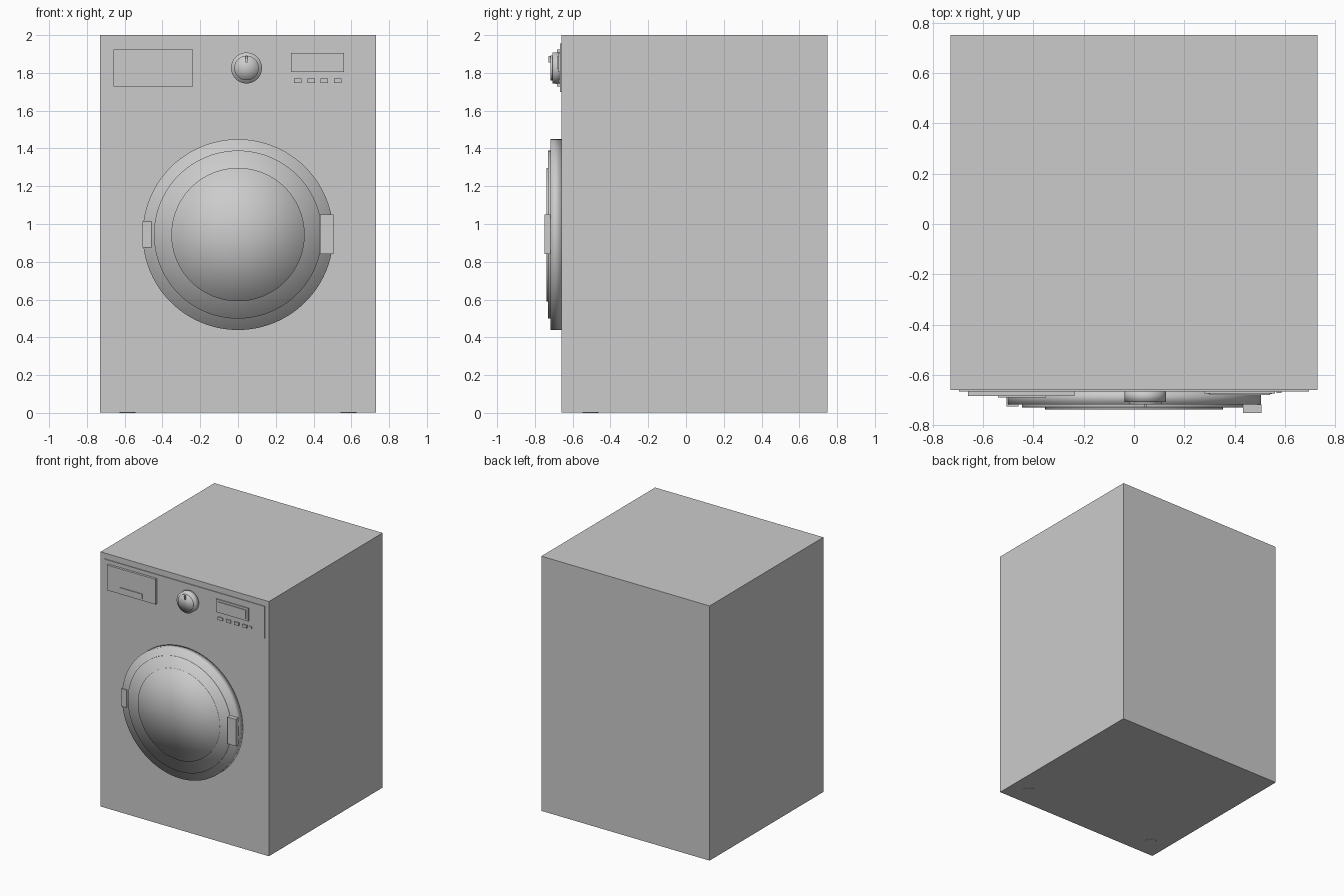
import bpy
from math import pi

if "Cube" in bpy.data.objects:
    bpy.data.objects.remove(bpy.data.objects["Cube"])

FRONT = -0.66  # plane of the cabinet front


def box(name, x, y, z):
    """Box from (min, max) ranges."""
    bpy.ops.mesh.primitive_cube_add(
        size=1, location=(sum(x) / 2, sum(y) / 2, sum(z) / 2))
    ob = bpy.context.object
    ob.name = name
    ob.scale = (x[1] - x[0], y[1] - y[0], z[1] - z[0])
    bpy.ops.object.transform_apply(location=False, rotation=False, scale=True)
    return ob


def disc(name, x, z, r, y0, y1, sides=64):
    """Smooth round plate facing the front, between depths y0 and y1."""
    bpy.ops.mesh.primitive_cylinder_add(
        vertices=sides, radius=r, depth=abs(y1 - y0), end_fill_type='TRIFAN',
        location=(x, (y0 + y1) / 2, z), rotation=(pi / 2, 0, 0))
    ob = bpy.context.object
    ob.name = name
    bpy.ops.object.shade_smooth()
    return ob


# Cabinet and raised control panel
box("cabinet", (-0.73, 0.73), (FRONT, 0.75), (0.002, 2.0))
box("control_panel", (-0.695, 0.695), (-0.666, FRONT + 0.01), (1.70, 1.955))

# Detergent drawer with grip
box("detergent_drawer", (-0.66, -0.237), (-0.684, FRONT), (1.727, 1.925))
box("drawer_grip", (-0.54, -0.35), (-0.69, -0.68), (1.74, 1.78))

# Programme knob with pointer
KX, KZ = 0.045, 1.826
disc("knob_base", KX, KZ, 0.082, FRONT, -0.708, 48)
disc("knob_cap", KX, KZ, 0.065, -0.70, -0.718, 48)
box("knob_pointer", (KX - 0.005, KX + 0.005), (-0.727, -0.71),
    (KZ + 0.03, KZ + 0.063))

# Display with screen, and button row
box("display_frame", (0.28, 0.56), (-0.674, FRONT), (1.804, 1.906))
box("display_screen", (0.30, 0.54), (-0.68, -0.67), (1.82, 1.89))
for i in range(4):
    x = 0.296 + i * 0.0707
    box(f"button_{i + 1}", (x, x + 0.04), (-0.675, FRONT), (1.746, 1.769))
box("indicator_light", (0.567, 0.586), (-0.672, FRONT), (1.749, 1.767))

# Door: outer ring, inner ring and glass
DZ = 0.944
disc("door_outer_ring", 0, DZ, 0.505, FRONT, -0.718, 96)
disc("door_inner_ring", 0, DZ, 0.445, -0.71, -0.73, 96)
disc("door_glass", 0, DZ, 0.353, -0.72, -0.738, 96)

# Door hinge and handle
box("door_hinge", (-0.506, -0.459), (-0.725, FRONT), (0.875, 1.012))
box("door_handle", (0.434, 0.506), (-0.75, -0.717), (0.84, 1.05))

# Front feet, nearly flush with the underside
for side, x in (("left", -0.585), ("right", 0.585)):
    bpy.ops.mesh.primitive_cylinder_add(
        vertices=24, radius=0.042, depth=0.04, location=(x, -0.505, 0.02))
    bpy.context.object.name = f"front_foot_{side}"
    bpy.ops.object.shade_smooth_by_angle()
